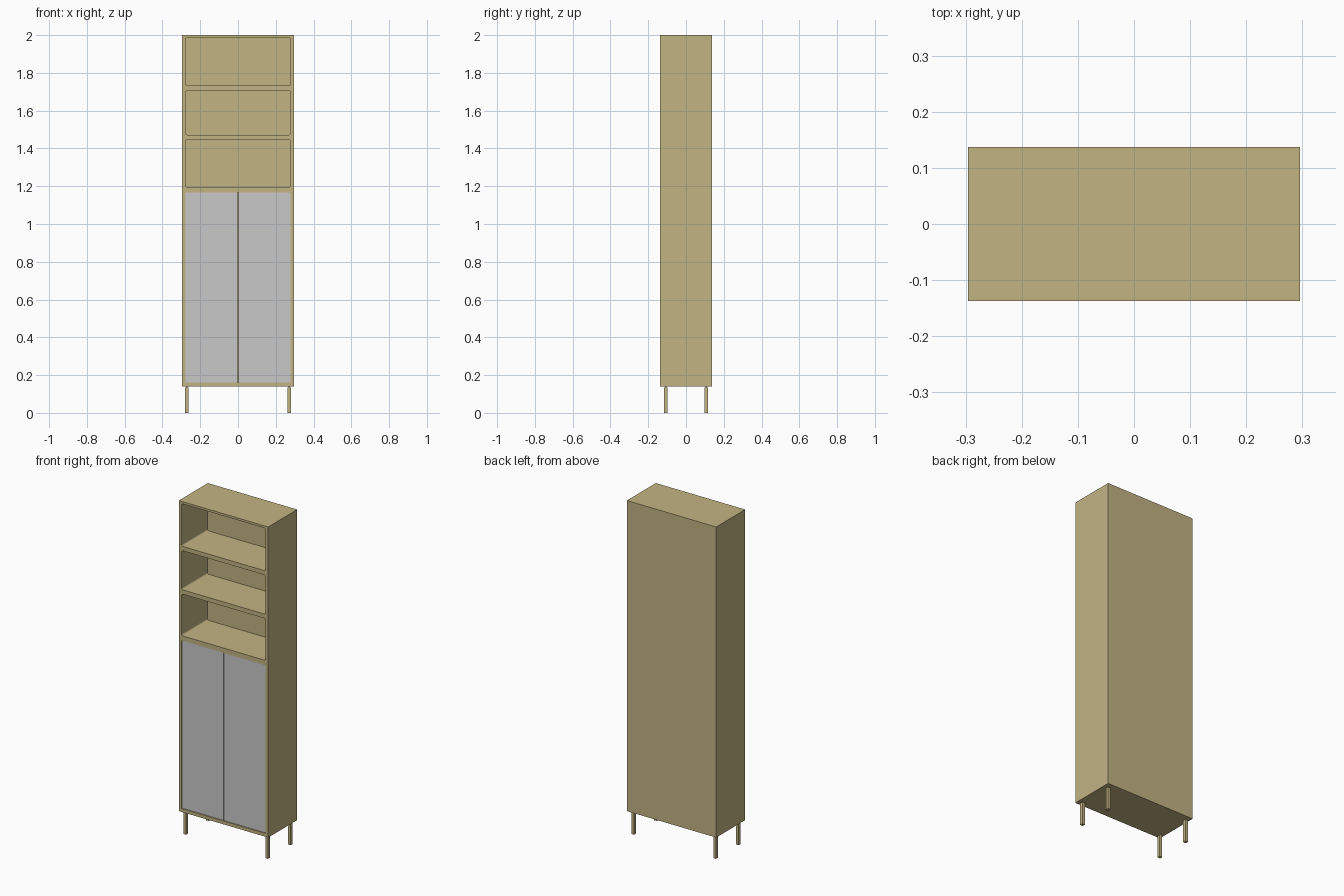
import bpy, bmesh
from mathutils import Matrix, Vector

if "Cube" in bpy.data.objects:
    bpy.data.objects.remove(bpy.data.objects["Cube"])


def material(name, rgb):
    m = bpy.data.materials.new(name)
    m.diffuse_color = (*rgb, 1)
    m.use_nodes = True
    m.node_tree.nodes["Principled BSDF"].inputs["Base Color"].default_value = m.diffuse_color
    return m


WOOD = material("light oak", (0.54, 0.456, 0.227))
GREY = material("light grey", (0.584, 0.584, 0.584))


def add_box(bm, lo, hi, radius=0.0):
    """Box from corner to corner; radius rounds the four edges running along y."""
    lo, hi = Vector(lo), Vector(hi)
    mat = Matrix.Translation((lo + hi) / 2) @ Matrix.Diagonal((*(hi - lo), 1))
    verts = bmesh.ops.create_cube(bm, size=1, matrix=mat)["verts"]
    if radius:
        edges = {e for v in verts for e in v.link_edges
                 if abs(e.verts[0].co.y - e.verts[1].co.y) > 1e-4}
        bmesh.ops.bevel(bm, geom=list(edges), offset=radius, segments=4,
                        profile=0.5, affect='EDGES')


def make_object(name, bm, mat):
    bmesh.ops.recalc_face_normals(bm, faces=bm.faces)
    me = bpy.data.meshes.new(name)
    bm.to_mesh(me)
    bm.free()
    me.materials.append(mat)
    ob = bpy.data.objects.new(name, me)
    bpy.context.collection.objects.link(ob)
    return ob


W, D, BOTTOM, TOP = 0.296, 0.137, 0.14, 2.0   # half width, half depth, heights
IN = 0.278                                    # half width of the openings
BACK = 0.107                                  # inner face of the back

# cabinet body, solid before cutting
bm = bmesh.new()
add_box(bm, (-W, -D, BOTTOM), (W, D, TOP))
body = make_object("cabinet_body", bm, WOOD)

# cutter: three rounded shelf niches and the cupboard space
bm = bmesh.new()
for z0, z1 in ((1.732, 1.987), (1.472, 1.706), (1.196, 1.446)):
    add_box(bm, (-IN, -D - 0.05, z0), (IN, BACK, z1), radius=0.01)
add_box(bm, (-IN, -D - 0.05, 0.16), (IN, BACK, 1.167))
cutter = make_object("opening_cutter", bm, WOOD)
cutter.hide_render = True

mod = body.modifiers.new("openings", 'BOOLEAN')
mod.operation = 'DIFFERENCE'
mod.solver = 'EXACT'
mod.object = cutter
bpy.context.view_layer.objects.active = body
bpy.ops.object.modifier_apply(modifier=mod.name)
bpy.data.objects.remove(cutter)

# pair of doors, set slightly back with a narrow gap between them
for side, name in ((-1, "left_door"), (1, "right_door")):
    xs = sorted((side * 0.002, side * (IN - 0.001)))
    bm = bmesh.new()
    add_box(bm, (xs[0], -D + 0.003, 0.162), (xs[1], -D + 0.018, 1.166))
    make_object(name, bm, GREY)

# four slim square legs, each with a thin fixing pin into the body
for sy, depth in ((-1, "front"), (1, "back")):
    for sx, side in ((-1, "left"), (1, "right")):
        x, y, r, p = sx * 0.271, sy * 0.107, 0.009, 0.004
        bm = bmesh.new()
        add_box(bm, (x - r, y - r, 0), (x + r, y + r, 0.134))
        add_box(bm, (x - p, y - p, 0.134), (x + p, y + p, BOTTOM))
        make_object(f"{depth}_{side}_leg", bm, WOOD)
